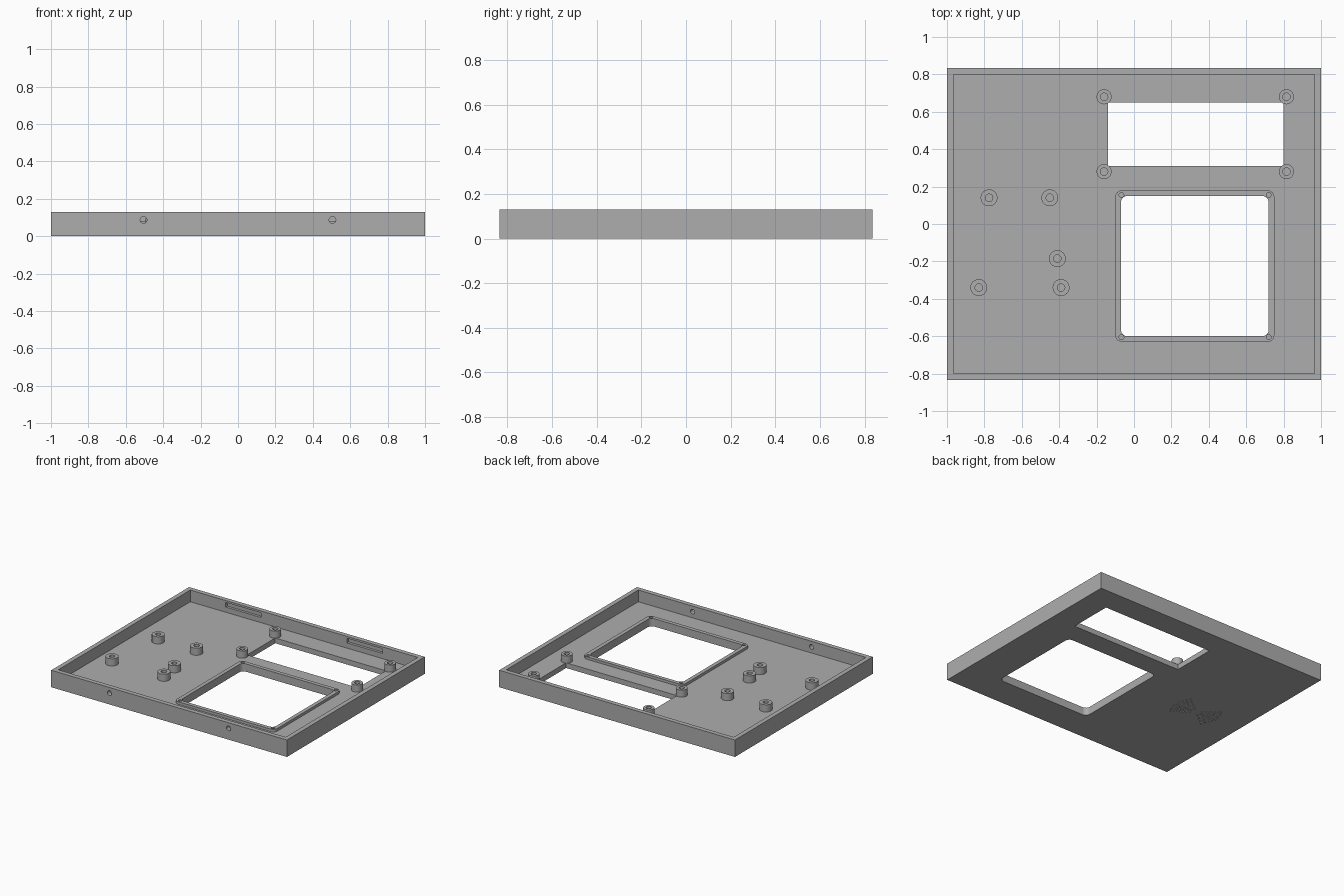
import bpy, bmesh, math
from mathutils import Matrix, Vector

old = bpy.data.objects.get("Cube")
if old:
    bpy.data.objects.remove(old, do_unlink=True)

grey = bpy.data.materials.new("plain_grey")
grey.use_nodes = True
colour = (0.42, 0.42, 0.42, 1)
grey.diffuse_color = colour
grey.node_tree.nodes["Principled BSDF"].inputs["Base Color"].default_value = colour

HX, HY, HEIGHT = 1.0, 0.835, 0.13
WALL, FLOOR = 0.035, 0.04


def circle(x, y, r, n=24):
    return [(x + r * math.cos(math.tau * i / n), y + r * math.sin(math.tau * i / n)) for i in range(n)]


def rect(x0, x1, y0, y1, r=0.0, n=6):
    """Rectangle outline, with rounded corners when r is given."""
    if not r:
        return [(x0, y0), (x1, y0), (x1, y1), (x0, y1)]
    centres = [(x1 - r, y1 - r), (x0 + r, y1 - r), (x0 + r, y0 + r), (x1 - r, y0 + r)]
    return [(cx + r * math.cos(math.pi / 2 * (k + i / n)), cy + r * math.sin(math.pi / 2 * (k + i / n)))
            for k, (cx, cy) in enumerate(centres) for i in range(n + 1)]


def add_prism(bm, outline, z0, z1, matrix=Matrix()):
    low = [bm.verts.new(matrix @ Vector((x, y, z0))) for x, y in outline]
    high = [bm.verts.new(matrix @ Vector((x, y, z1))) for x, y in outline]
    bm.faces.new(low[::-1])
    bm.faces.new(high)
    for i in range(len(low)):
        j = (i + 1) % len(low)
        bm.faces.new((low[i], low[j], high[j], high[i]))


def make(name, prisms):
    bm = bmesh.new()
    for p in prisms:
        add_prism(bm, *p)
    bmesh.ops.recalc_face_normals(bm, faces=bm.faces)
    mesh = bpy.data.meshes.new(name)
    bm.to_mesh(mesh)
    bm.free()
    ob = bpy.data.objects.new(name, mesh)
    bpy.context.collection.objects.link(ob)
    mesh.materials.append(grey)
    return ob


def cut(ob, prisms):
    """Subtract a set of separate prisms from an object."""
    cutter = make("cutter", prisms)
    cutter.hide_render = True
    mod = ob.modifiers.new("cut", "BOOLEAN")
    mod.operation, mod.solver, mod.object = "DIFFERENCE", "EXACT", cutter
    bpy.context.view_layer.update()
    result = bpy.data.meshes.new_from_object(ob.evaluated_get(bpy.context.evaluated_depsgraph_get()))
    ob.modifiers.clear()
    ob.data = result
    bpy.data.objects.remove(cutter, do_unlink=True)


def smooth(ob):
    bpy.ops.object.select_all(action="DESELECT")
    ob.select_set(True)
    bpy.context.view_layer.objects.active = ob
    bpy.ops.object.shade_smooth_by_angle(angle=math.radians(30))


# Tray: open box with thin walls
tray = make("tray", [(rect(-HX, HX, -HY, HY), 0, HEIGHT)])
cut(tray, [(rect(-HX + WALL, HX - WALL, -HY + WALL, HY - WALL), FLOOR, HEIGHT + 0.1)])

# Display and keypad windows
KEYPAD = (-0.07, 0.72, -0.60, 0.15)
cut(tray, [(rect(-0.14, 0.80, 0.31, 0.65), -0.1, 0.1),
           (rect(*KEYPAD, 0.035), -0.1, 0.1)])

# Screw holes in the front wall and blind slots inside the back wall
upright = Matrix.Rotation(math.pi / 2, 4, "X")   # (x, y, z) -> (x, -z, y)
wall_cuts = []
for side in (-1, 1):
    wall_cuts.append((circle(side * 0.505, 0.087, 0.018), HY - 0.1, HY + 0.1, upright))
    cx = side * 0.515
    wall_cuts.append((rect(cx - 0.15, cx + 0.15, 0.08, 0.115), -HY + 0.015, -HY + 0.08, upright))
cut(tray, wall_cuts)

# Two fans of tiny blind vent pits under the floor
pits = []
for side in (0, math.pi):
    for ring in range(2, 9):
        radius = ring * 0.022
        for k in range(-(ring // 2), ring // 2 + 1):
            a = side + k * math.radians(38) / (ring // 2)
            pits.append((circle(-0.615 + radius * math.cos(a), -0.06 + radius * math.sin(a), 0.005, 8), -0.02, 0.012))
cut(tray, pits)
smooth(tray)

# Raised lip around the keypad window with small corner holes
x0, x1, y0, y1 = KEYPAD
lip = make("keypad_lip", [(rect(x0 - 0.03, x1 + 0.03, y0 - 0.03, y1 + 0.03, 0.035), FLOOR, FLOOR + 0.02)])
cut(lip, [(rect(*KEYPAD, 0.035), 0, 0.1)])
cut(lip, [(circle(x, y, 0.013, 16), 0, 0.1) for x in (x0 + 0.003, x1) for y in (y0 - 0.005, y1 + 0.005)])
smooth(lip)


# Standoffs: short tubes on the floor
def standoff(name, x, y, r):
    ob = make(name, [(circle(x, y, r, 32), FLOOR, 0.095)])
    cut(ob, [(circle(x, y, 0.02), 0, 0.2)])
    smooth(ob)


for x in (-0.16, 0.815):
    for y in (0.28, 0.68):
        standoff("display_standoff", x, y, 0.04)
for x, y in ((-0.775, 0.14), (-0.45, 0.14), (-0.41, -0.185), (-0.83, -0.34), (-0.39, -0.34)):
    standoff("board_standoff", x, y, 0.045)
